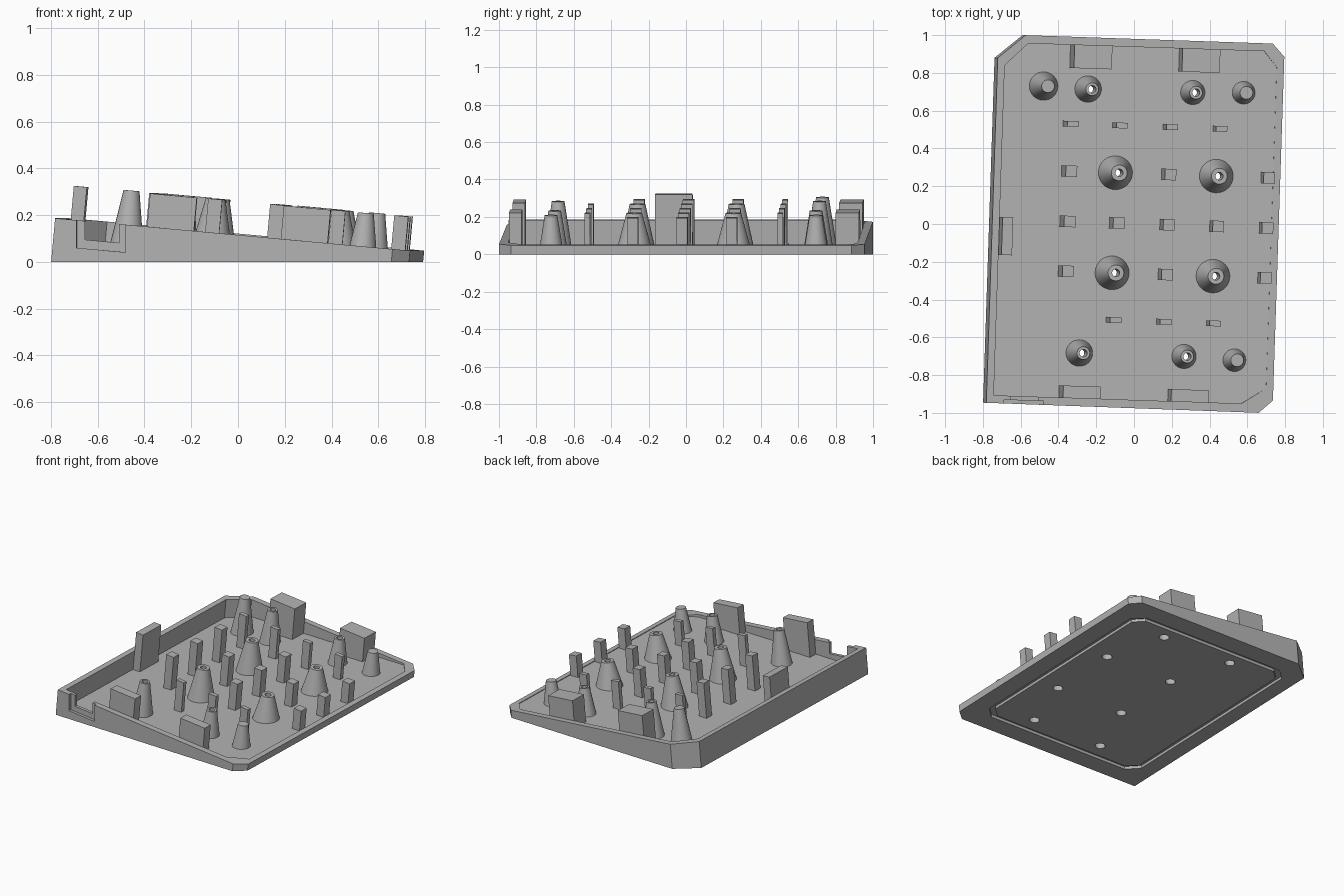
import bpy, bmesh, math
from mathutils import Matrix

cube = bpy.data.objects.get("Cube")
if cube:
    bpy.data.objects.remove(cube, do_unlink=True)

SLOPE = 0.0915            # fall of the rim and post tops towards +x
RIM, TOP = 0.118, 0.261   # heights of the two sloping planes at x = 0
FLOOR = 0.047
YAW = Matrix.Rotation(math.radians(-1.9), 4, 'Z')

grey = bpy.data.materials.new("plain_grey")
grey.use_nodes = True
grey.diffuse_color = (0.45, 0.45, 0.45, 1)
grey.node_tree.nodes["Principled BSDF"].inputs["Base Color"].default_value = (0.45, 0.45, 0.45, 1)


def finish(bm, name):
    bmesh.ops.recalc_face_normals(bm, faces=bm.faces)
    bmesh.ops.transform(bm, matrix=YAW, verts=bm.verts)
    mesh = bpy.data.meshes.new(name)
    bm.to_mesh(mesh)
    bm.free()
    mesh.materials.append(grey)
    obj = bpy.data.objects.new(name, mesh)
    bpy.context.collection.objects.link(obj)
    return obj


def bridge(bm, a, b):
    for i in range(len(a)):
        j = (i + 1) % len(a)
        bm.faces.new((a[i], a[j], b[j], b[i]))


def column(bm, pts, plane, low, rise=0.0, flare=1.0):
    """Prism leaning square to the sloping plane, cut off flat at height low."""
    cx = sum(p[0] for p in pts) / len(pts)
    cy = sum(p[1] for p in pts) / len(pts)
    top, bottom = [], []
    for x, y in pts:
        z = plane - SLOPE * x
        top.append(bm.verts.new((x + SLOPE * rise, y, z + rise)))
        fx, fy = cx + (x - cx) * flare, cy + (y - cy) * flare
        drop = plane - SLOPE * fx - low
        bottom.append(bm.verts.new((fx - SLOPE * drop, fy, low)))
    bm.faces.new(top)
    bm.faces.new(bottom)
    bridge(bm, top, bottom)


def rect(cx, cy, w, d):
    return [(cx + sx * w / 2, cy + sy * d / 2) for sx, sy in ((-1, -1), (1, -1), (1, 1), (-1, 1))]


def circle(cx, cy, r, n=32):
    return [(cx + r * math.cos(math.tau * i / n), cy + r * math.sin(math.tau * i / n)) for i in range(n)]


def solid(name, shapes, plane, low, rise=0.0):
    bm = bmesh.new()
    for pts in shapes:
        column(bm, pts, plane, low, rise)
    return finish(bm, name)


def cut(target, cutter):
    mod = target.modifiers.new("cut", 'BOOLEAN')
    mod.operation, mod.solver, mod.object = 'DIFFERENCE', 'EXACT', cutter
    bpy.context.view_layer.objects.active = target
    bpy.ops.object.modifier_apply(modifier=mod.name)


# Wedge tray with hollow inside
outer = [(-.75, -.972), (.693, -.977), (.766, -.91), (.766, .911), (.703, .979), (-.607, .98), (-.75, .855)]
inner = [(-.712, -.931), (.60, -.931), (.728, -.846), (.728, .855), (.659, .937), (-.591, .937), (-.712, .817)]
tray = solid("tray", [outer], RIM, 0)
cutters = [solid("cavity_cutter", [inner], RIM, FLOOR, .1)]


# Stepped cable notch in the front wall
def notch(name, x0, x1, y0, y1, depth):
    bm = bmesh.new()
    rows = []
    for y in (y0, y1):
        rows.append([bm.verts.new((x, y, RIM - SLOPE * x + h))
                     for x, h in ((x0, -depth), (x1, -depth), (x1, .1), (x0, .1))])
        bm.faces.new(rows[-1])
    bridge(bm, rows[0], rows[1])
    return finish(bm, name)


cutters.append(notch("notch_recess_cutter", -.658, -.448, -1.02, -.953, .118))
cutters.append(notch("notch_opening_cutter", -.623, -.478, -1.0, -.90, .08))


# Groove ring under the base
def octagon(inset):
    x0, x1, y, c = -.655 + inset, .63 - inset, .835 - inset, .08 - inset * .4
    return [(x0 + c, -y), (x1 - c, -y), (x1, c - y), (x1, y - c),
            (x1 - c, y), (x0 + c, y), (x0, y - c), (x0, c - y)]


bm = bmesh.new()
loops = [[bm.verts.new((x, y, z)) for x, y in octagon(inset)]
         for inset, z in ((0, -.02), (0, .02), (.035, .02), (.035, -.02))]
for k in range(4):
    bridge(bm, loops[k], loops[(k + 1) % 4])
cutters.append(finish(bm, "groove_cutter"))

# Boss and post grid
cols = (-.34, -.08, .185, .447, .708)
rows = (.519, .268, .002, -.262, -.512)
big = [(x, y) for x in (-.087, .443) for y in (rows[1], rows[3])]
small = [(x, y) for x in (-.245, .305) for y in (.706, -.692)]
bores = big + small
through = solid("bore_cutter", [circle(x, y, .02) for x, y in bores], TOP, -.02, .05)
counter = solid("counterbore_cutter", [circle(x, y, .033) for x, y in bores], .09, -.02)

for c in cutters + [through, counter]:
    cut(tray, c)


# Tapered bosses, hollow for screws or solid
def boss(name, x, y, r, base):
    bm = bmesh.new()
    column(bm, circle(x, y, r), TOP, FLOOR - .012, flare=base / r)
    return finish(bm, name)


bosses = [boss("large_screw_boss", x, y, .042, .092) for x, y in big]
bosses += [boss("small_screw_boss", x, y, .034, .072 if x < 0 else .066) for x, y in small]
for b in bosses:
    cut(b, through)
    cut(b, counter)
bosses += [boss("solid_boss", x, y, .034, base)
           for x, y, base in ((-.479, .714, .077), (.572, .714, .062), (.57, -.703, .062))]

# Small support posts, thin in the outermost rows
for r, y in enumerate(rows):
    for c, x in enumerate(cols):
        edge = r in (0, 4)
        if (edge and c == 4) or (r == 4 and c == 0) or (r in (1, 3) and c in (1, 3)):
            continue
        solid("support_post", [rect(x, y, .06, .03 if edge else .06)], TOP, FLOOR - .01)

# Wall blocks
for x in (-.245, .327):
    solid("back_block", [rect(x, .877, .2, .125)], TOP, FLOOR - .01)
    solid("front_block", [rect(x, -.9, .2, .066)], TOP, FLOOR - .01)
solid("side_block", [rect(-.668, -.087, .056, .2)], TOP, FLOOR - .01)

for c in cutters + [through, counter]:
    bpy.data.objects.remove(c, do_unlink=True)

# Smooth round parts, keep edges sharp
bpy.ops.object.select_all(action='DESELECT')
for b in bosses:
    b.select_set(True)
bpy.context.view_layer.objects.active = bosses[0]
bpy.ops.object.shade_smooth_by_angle(angle=math.radians(30))
